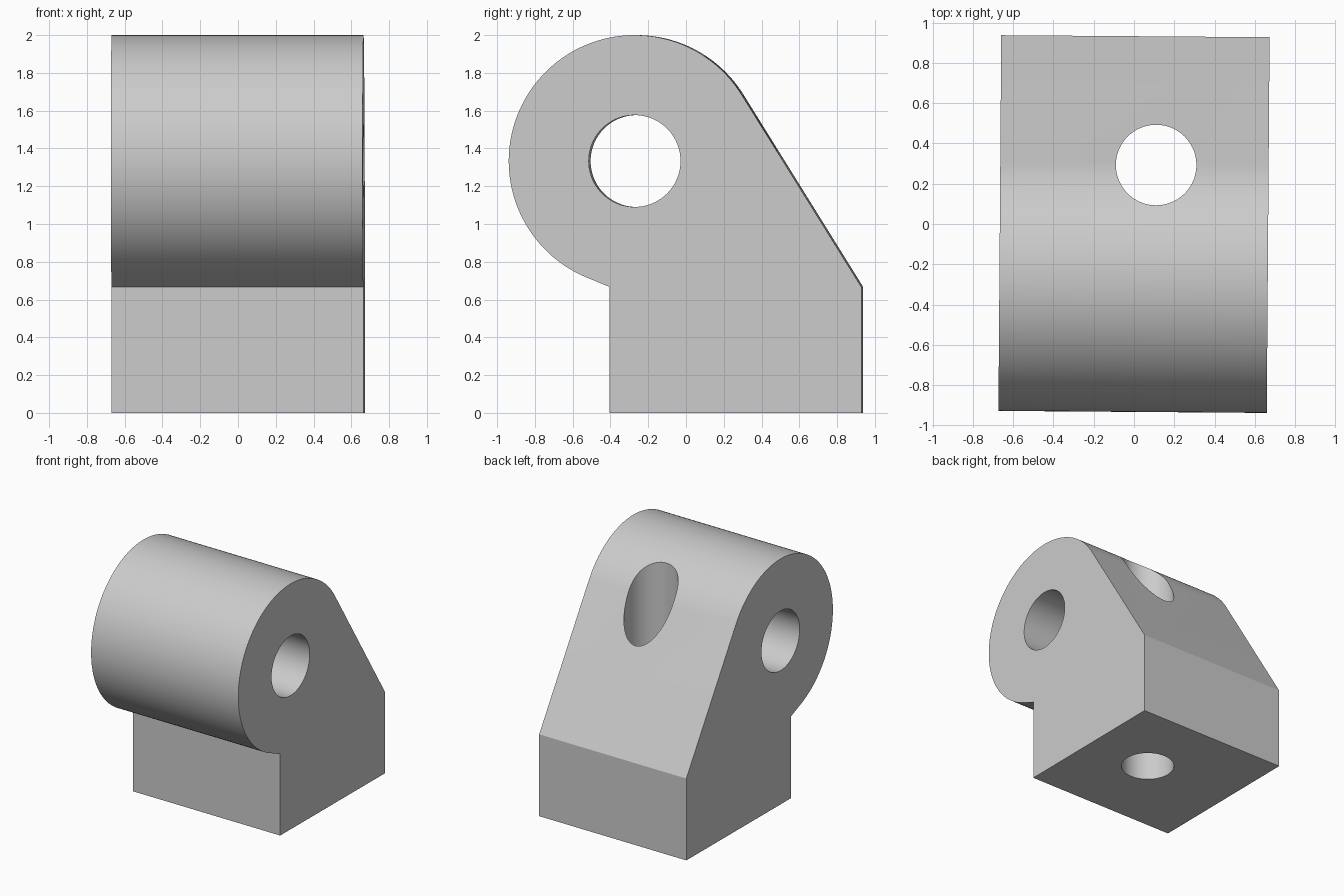
import bpy, bmesh, math
from mathutils import Matrix, Vector

cube = bpy.data.objects.get("Cube")
if cube:
    bpy.data.objects.remove(cube, do_unlink=True)

THIRD = 2 / 3
TURN = Matrix.Rotation(-0.0075, 4, 'Z')   # the block stands very slightly turned
centre = Vector((-0.267, 2 * THIRD))      # barrel axis (y, z)
front, back, shoulder = -0.4, 0.933, THIRD

grey = bpy.data.materials.new("plain_grey")
grey.use_nodes = True
colour = (0.6, 0.6, 0.6, 1)
grey.diffuse_color = colour
grey.node_tree.nodes["Principled BSDF"].inputs["Base Color"].default_value = colour


def tangent_angle(y, side):
    """Angle on the barrel where the line from shoulder point (y, shoulder) touches."""
    d = Vector((y, shoulder)) - centre
    return math.atan2(d.y, d.x) + side * math.acos(THIRD / d.length)


def finish(bm, name):
    bmesh.ops.recalc_face_normals(bm, faces=bm.faces)
    mesh = bpy.data.meshes.new(name)
    bm.to_mesh(mesh)
    bm.free()
    mesh.materials.append(grey)
    obj = bpy.data.objects.new(name, mesh)
    bpy.context.collection.objects.link(obj)
    return obj


def hole_cutter(name, radius, matrix):
    bm = bmesh.new()
    bmesh.ops.create_cone(bm, cap_ends=True, segments=96, radius1=radius,
                          radius2=radius, depth=5, matrix=matrix)
    cutter = finish(bm, name)
    cutter.hide_render = True
    return cutter


# Side profile: square foot, sloped back, round barrel
start = tangent_angle(back, 1)
end = tangent_angle(front, -1) + 2 * math.pi
steps = 96
profile = [(front, 0), (back, 0), (back, shoulder)]
for i in range(steps + 1):
    a = start + (end - start) * i / steps
    profile.append(tuple(centre + THIRD * Vector((math.cos(a), math.sin(a)))))
profile.append((front, shoulder))

bm = bmesh.new()
face = bm.faces.new([bm.verts.new((-THIRD, y, z)) for y, z in profile])
side = bmesh.ops.extrude_face_region(bm, geom=[face])
bmesh.ops.translate(bm, vec=(2 * THIRD, 0, 0),
                    verts=[v for v in side["geom"] if isinstance(v, bmesh.types.BMVert)])
bmesh.ops.transform(bm, matrix=TURN, verts=bm.verts)
block = finish(bm, "hinge_block")

# Pin hole through the barrel and bolt hole through the foot
pin = Matrix.Translation((0, centre.x, centre.y)) @ Matrix.Rotation(math.pi / 2, 4, 'Y')
bolt = Matrix.Translation((0.11, 0.293, 0))
cutters = [hole_cutter("pin_hole_cutter", 0.243, TURN @ pin),
           hole_cutter("bolt_hole_cutter", 0.2, bolt)]
bpy.ops.object.select_all(action='DESELECT')
block.select_set(True)
bpy.context.view_layer.objects.active = block
for cutter in cutters:
    mod = block.modifiers.new(cutter.name, 'BOOLEAN')
    mod.operation = 'DIFFERENCE'
    mod.solver = 'EXACT'
    mod.object = cutter
    bpy.ops.object.modifier_apply(modifier=mod.name)
    bpy.data.objects.remove(cutter, do_unlink=True)

bpy.ops.object.shade_smooth_by_angle(angle=math.radians(20))
